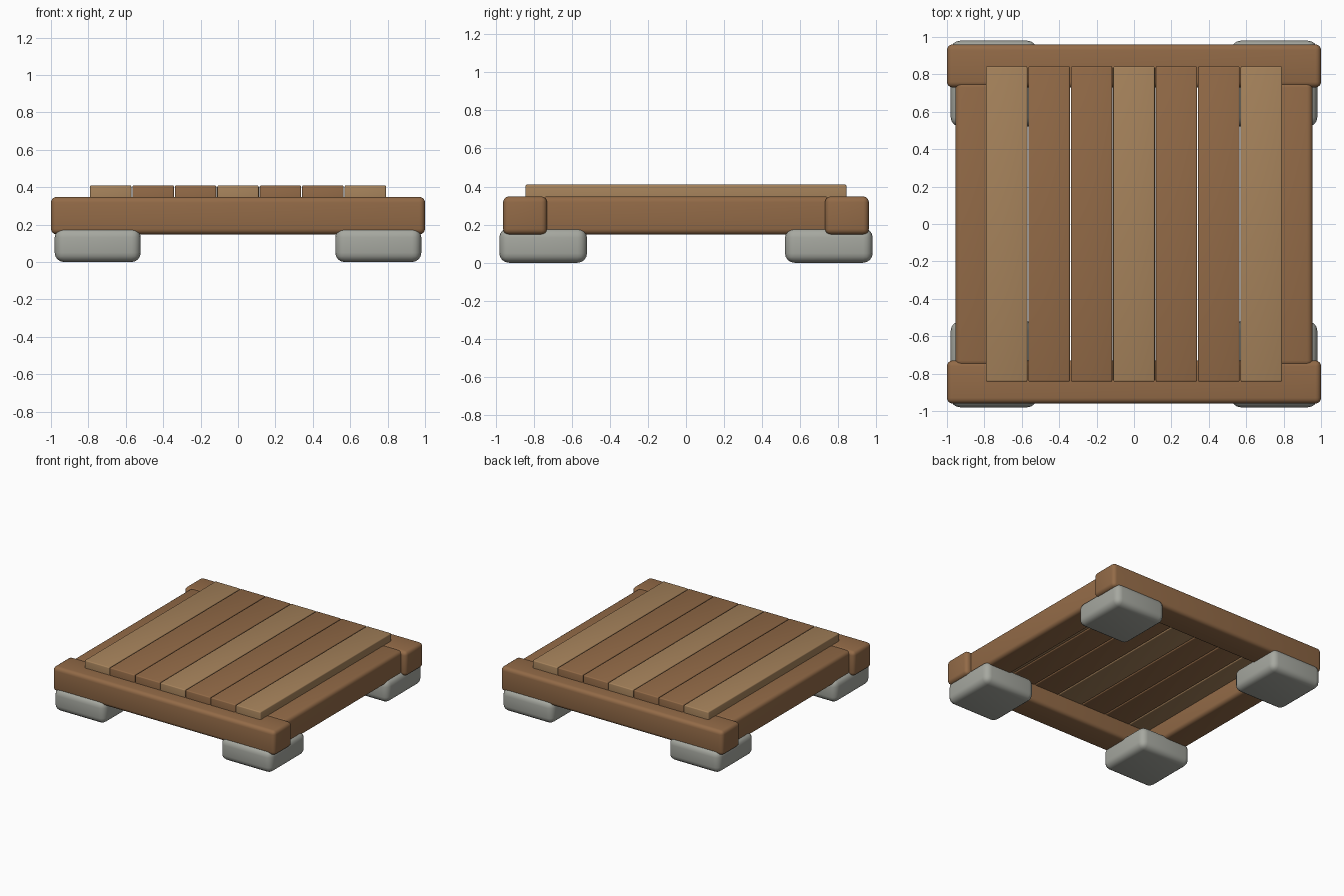
import bpy

if "Cube" in bpy.data.objects:
    bpy.data.objects.remove(bpy.data.objects["Cube"])


def material(name, rgb):
    m = bpy.data.materials.new(name)
    m.diffuse_color = (*rgb, 1)
    m.use_nodes = True
    m.node_tree.nodes["Principled BSDF"].inputs["Base Color"].default_value = m.diffuse_color
    return m


def box(name, lo, hi, bevel, segments, mat):
    """Rounded box between two corners."""
    centre = [(a + b) / 2 for a, b in zip(lo, hi)]
    bpy.ops.mesh.primitive_cube_add(size=1, location=centre)
    ob = bpy.context.object
    ob.name = name
    ob.scale = [b - a for a, b in zip(lo, hi)]
    bpy.ops.object.transform_apply(location=False, rotation=False, scale=True)
    mod = ob.modifiers.new("Bevel", 'BEVEL')
    mod.width = bevel
    mod.segments = segments
    bpy.ops.object.modifier_apply(modifier=mod.name)
    bpy.ops.object.shade_smooth_by_angle()
    ob.data.materials.append(mat)
    return ob


stone = material("stone", (0.38, 0.39, 0.35))
wood = material("wood", (0.29, 0.145, 0.063))
light_wood = material("light_wood", (0.38, 0.225, 0.105))

# Stone feet at the corners
for sx, xn in ((-1, "left"), (1, "right")):
    for sy, yn in ((-1, "front"), (1, "back")):
        cx, cy = sx * 0.75, sy * 0.75
        box(f"{yn}_{xn}_foot", (cx - 0.23, cy - 0.23, 0), (cx + 0.23, cy + 0.23, 0.182),
            0.05, 4, stone)

# Front and back beams
for s, n in ((-1, "front"), (1, "back")):
    cy = s * 0.845
    box(f"{n}_beam", (-1, cy - 0.115, 0.148), (1, cy + 0.115, 0.348), 0.03, 4, wood)

# Side beams
for s, n in ((-1, "left"), (1, "right")):
    cx = s * 0.845
    box(f"{n}_beam", (cx - 0.11, -0.76, 0.148), (cx + 0.11, 0.76, 0.348), 0.03, 4, wood)

# Deck planks, every third one lighter
for i in range(7):
    cx = (i - 3) * 0.227
    box(f"deck_plank_{i + 1}", (cx - 0.111, -0.843, 0.29), (cx + 0.111, 0.843, 0.41),
        0.008, 3, light_wood if i % 3 == 0 else wood)
